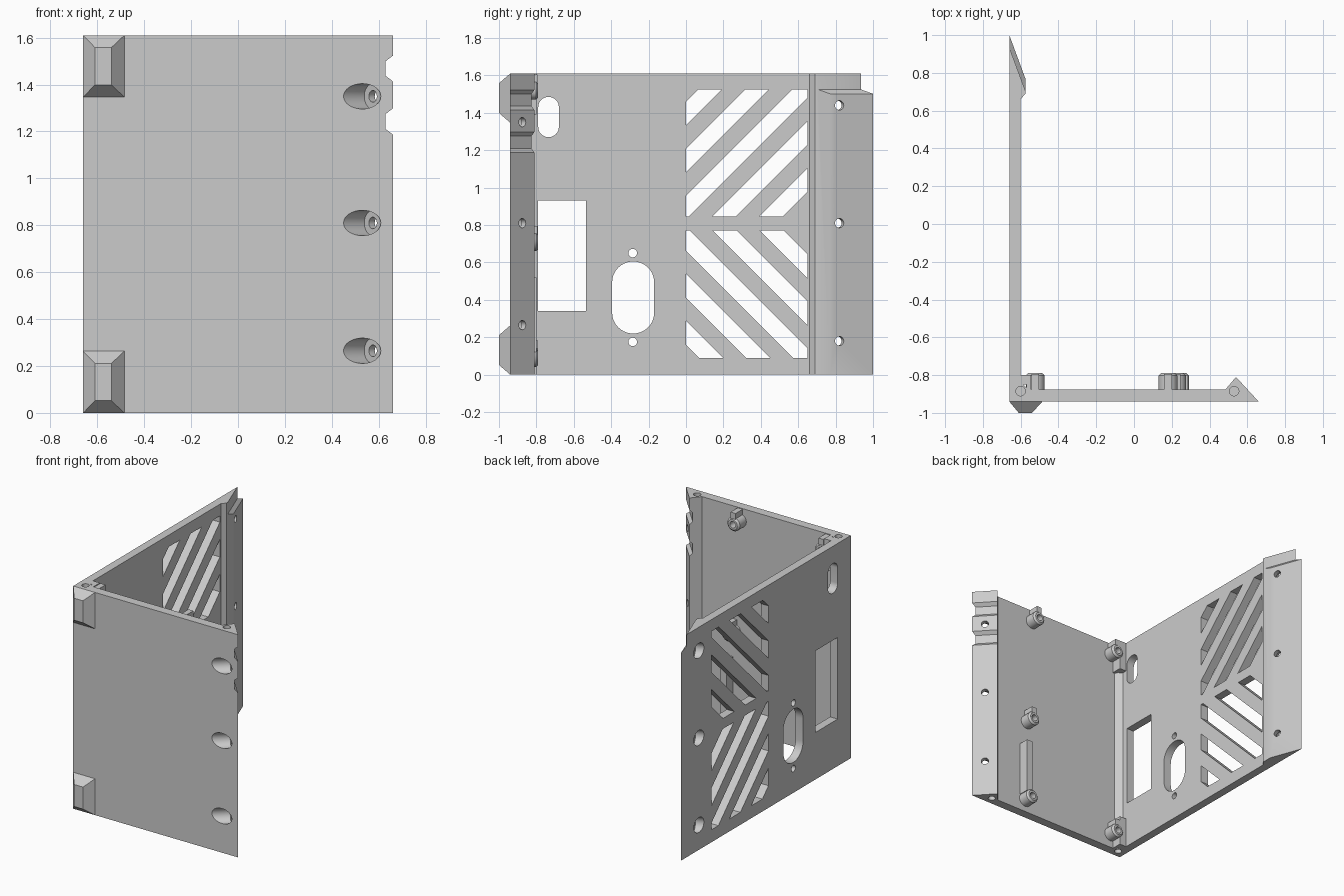
import bpy, bmesh, math
from mathutils import Vector, Matrix

if "Cube" in bpy.data.objects:
    bpy.data.objects.remove(bpy.data.objects["Cube"], do_unlink=True)

grey = bpy.data.materials.new("light grey plastic")
grey.use_nodes = True
colour = (0.6, 0.6, 0.6, 1)
grey.diffuse_color = colour
grey.node_tree.nodes["Principled BSDF"].inputs["Base Color"].default_value = colour

X, Y, Z = Vector((1, 0, 0)), Vector((0, 1, 0)), Vector((0, 0, 1))
H = 1.61
WALL_Y = -0.875


def finish(name, bm):
    bmesh.ops.recalc_face_normals(bm, faces=bm.faces)
    mesh = bpy.data.meshes.new(name)
    bm.to_mesh(mesh)
    bm.free()
    mesh.materials.append(grey)
    obj = bpy.data.objects.new(name, mesh)
    bpy.context.scene.collection.objects.link(obj)
    return obj


def prism(name, pts, lo, hi, u=X, v=Y, w=Z, origin=Vector()):
    """Extrude a profile in the u-v plane from lo to hi along w."""
    bm = bmesh.new()
    rings = [[bm.verts.new(origin + u * a + v * b + w * h) for a, b in pts] for h in (lo, hi)]
    for ring in rings:
        bm.faces.new(ring)
    n = len(pts)
    for i in range(n):
        j = (i + 1) % n
        bm.faces.new((rings[0][i], rings[0][j], rings[1][j], rings[1][i]))
    return finish(name, bm)


def rod(name, start, end, r):
    start, end = Vector(start), Vector(end)
    d = end - start
    m = Matrix.Translation((start + end) / 2) @ d.to_track_quat('Z', 'Y').to_matrix().to_4x4()
    bm = bmesh.new()
    bmesh.ops.create_cone(bm, cap_ends=True, segments=32, radius1=r, radius2=r,
                          depth=d.length, matrix=m)
    return finish(name, bm)


def cut(target, cutter):
    mod = target.modifiers.new("cut", 'BOOLEAN')
    mod.operation, mod.solver, mod.object = 'DIFFERENCE', 'EXACT', cutter
    graph = bpy.context.evaluated_depsgraph_get()
    mesh = bpy.data.meshes.new_from_object(target.evaluated_get(graph))
    target.modifiers.clear()
    target.data = mesh
    bpy.data.objects.remove(cutter, do_unlink=True)


def rect(a0, a1, b0, b1):
    return [(a0, b0), (a1, b0), (a1, b1), (a0, b1)]


def rounded(a0, a1, b0, b1, r, steps=10):
    pts = []
    for k, (ca, cb) in enumerate(rect(a0 + r, a1 - r, b0 + r, b1 - r)):
        for i in range(steps + 1):
            t = math.pi + (k + i / steps) * math.pi / 2
            pts.append((ca + r * math.cos(t), cb + r * math.sin(t)))
    return pts


def diagonal_slot(z0, z1, lean, c):
    """Part of the grille window between two parallel diagonals."""
    bm = bmesh.new()
    bm.faces.new([bm.verts.new((a, b, 0)) for a, b in rect(0, 0.65, z0, z1)])
    no = Vector((lean, 1, 0))
    for co, sign in ((c, -1), (c + 0.127, 1)):
        bmesh.ops.bisect_plane(bm, geom=bm.verts[:] + bm.edges[:] + bm.faces[:],
                               plane_co=(0, co, 0), plane_no=no * sign, clear_outer=True)
    bm.faces.ensure_lookup_table()
    pts = [(v.co.x, v.co.y) for v in bm.faces[0].verts] if bm.faces else []
    bm.free()
    return pts


# L-shaped shell with a bevelled flange at each free edge
shell = prism("enclosure_shell", [
    (-0.66, -0.94), (0.66, -0.94), (0.54, -0.81), (0.485, WALL_Y), (-0.56, WALL_Y),
    (-0.6, -0.835), (-0.6, 0.66), (-0.575, 0.69), (-0.575, 0.77), (-0.66, 1.0)], 0, H)


def cut_side(pts):
    cut(shell, prism("side_cutter", pts, -0.8, -0.5, Y, Z, X))


# Side panel openings
cut_side(rounded(-0.79, -0.68, 1.27, 1.485, 0.054))
cut_side(rect(-0.79, -0.535, 0.34, 0.93))
cut_side(rounded(-0.395, -0.17, 0.22, 0.605, 0.112))
for z in (0.175, 0.65):
    cut(shell, rod("screw_cutter", (-0.8, -0.285, z), (-0.5, -0.285, z), 0.023))

# Ventilation grilles with mirrored diagonals
for i in range(5):
    cut_side(diagonal_slot(0.845, 1.525, -1, 0.327 + 0.2515 * i))
    cut_side(diagonal_slot(0.09, 0.77, 1, 0.16 + 0.2515 * i))

# Counterbored screw holes, square to each flange face
front_n = Vector((0.13, 0.12, 0)).normalized()
back_n = Vector((0.23, 0.085, 0)).normalized()
front_c, back_c = Vector((0.6, -0.875, 0)), Vector((-0.594, 0.82, 0))
for centre, n, heights in ((front_c, front_n, (0.265, 0.81, 1.35)),
                           (back_c, back_n, (0.18, 0.81, 1.44))):
    for z in heights:
        p = centre + Z * z
        cut(shell, rod("hole_cutter", p - n * 0.2, p + n * 0.1, 0.025))
        cut(shell, rod("bore_cutter", p - n * 0.25, p - n * 0.034, 0.054))

# Trapezoid notches across the flange faces
for centre, n, z0, z1 in ((front_c, front_n, 1.21, 1.275), (front_c, front_n, 1.437, 1.5),
                          (back_c, back_n, 1.525, 1.7)):
    profile = [(-0.022, z0), (-0.022, z1), (0.05, z1 + 0.075), (0.05, z0 - 0.075)]
    cut(shell, prism("notch_cutter", profile, -0.3, 0.3, n, Z, n.cross(Z), centre))

# Blind holes in the top and bottom edges
for x in (-0.6, 0.53):
    for z in (0, H):
        cut(shell, rod("edge_hole_cutter", (x, -0.885, z - 0.15), (x, -0.885, z + 0.15), 0.025))

# Bumper feet on the front
for place, z0 in (("lower", 0), ("upper", 1.347)):
    bm = bmesh.new()
    base = rect(-0.66, -0.485, z0, z0 + 0.263)
    tip = rect(-0.61, -0.54, z0 + 0.052, z0 + 0.211)
    a = [bm.verts.new((x, -0.94, z)) for x, z in base]
    b = [bm.verts.new((x, -1.0, z)) for x, z in tip]
    bm.faces.new(a)
    bm.faces.new(b)
    for i in range(4):
        j = (i + 1) % 4
        bm.faces.new((a[i], a[j], b[j], b[i]))
    finish(place + "_bumper", bm)

# Corner reinforcement pads
for place, z0 in (("lower", 0), ("upper", 1.39)):
    prism(place + "_corner_pad", [(-0.61, -0.85), (-0.57, -0.85), (-0.57, -0.88),
                                  (-0.545, -0.88), (-0.545, -0.8), (-0.61, -0.8)], z0, z0 + 0.22)


# Circuit board standoffs with chamfered rims and screw holes
def standoff(name, x, z):
    bm = bmesh.new()
    m = Matrix.Translation((x, WALL_Y + 0.035, z)) @ Matrix.Rotation(-math.pi / 2, 4, 'X')
    bmesh.ops.create_cone(bm, cap_ends=True, segments=32, radius1=0.05, radius2=0.05,
                          depth=0.076, matrix=m)
    cap = max(bm.faces, key=lambda f: f.calc_center_median().y)
    for thickness, depth in ((0.013, 0.012), (0.014, 0), (0.0005, -0.07)):
        bmesh.ops.inset_individual(bm, faces=[cap], thickness=thickness, depth=depth)
    finish(name, bm)


spots = {"upper_left": (0.18, 1.52), "middle_left": (0.225, 0.71), "lower_left": (0.24, 0.09),
         "upper_right": (-0.523, 1.52), "lower_right": (-0.523, 0.1)}
for name, (x, z) in spots.items():
    standoff(name + "_standoff", x, z)
    if name != "lower_left":
        prism(name + "_standoff_fin", rect(x - 0.02, x + 0.02, z + 0.04, z + 0.085),
              WALL_Y - 0.005, -0.795, X, Z, Y)

# Long rib above the lower standoff
prism("board_rib", rect(0.235, 0.285, 0.12, 0.52), WALL_Y - 0.005, -0.8, X, Z, Y)

# Smooth the round walls, keep edges crisp
for obj in bpy.context.scene.objects:
    if obj.type == 'MESH' and obj.data.materials and obj.data.materials[0] == grey:
        bpy.ops.object.select_all(action='DESELECT')
        obj.select_set(True)
        bpy.context.view_layer.objects.active = obj
        bpy.ops.object.shade_smooth_by_angle(angle=math.radians(25))
